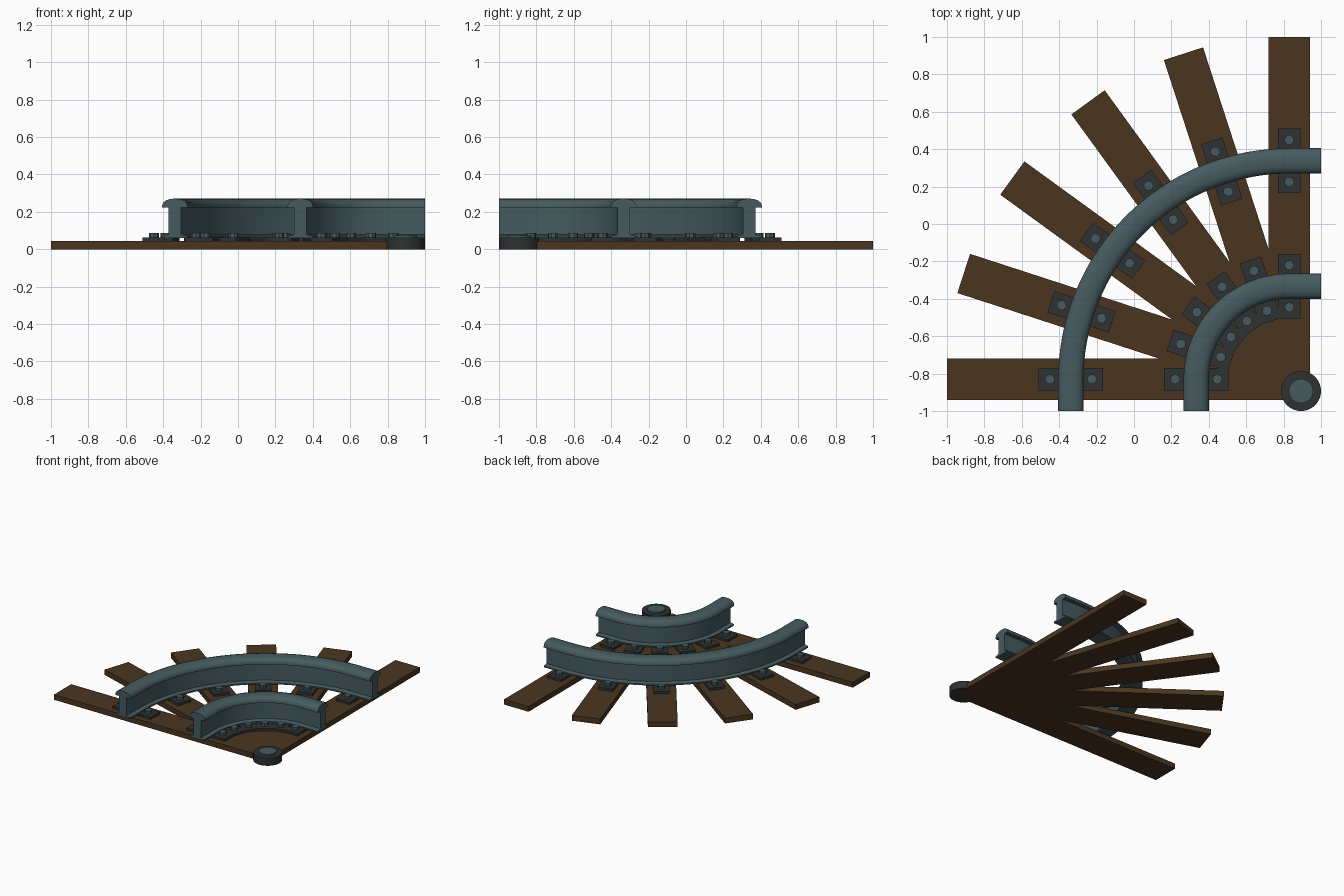
import bpy, bmesh, math
from mathutils import Vector

if "Cube" in bpy.data.objects:
    bpy.data.objects.remove(bpy.data.objects["Cube"])

PIVOT = Vector((0.83, -0.83))
ANGLES = [math.radians(a) for a in range(90, 181, 18)]
RADII = {"outer": 1.1675, "inner": 0.4975}


def material(name, rgb):
    m = bpy.data.materials.new(name)
    m.diffuse_color = (*rgb, 1)
    m.use_nodes = True
    m.node_tree.nodes["Principled BSDF"].inputs["Base Color"].default_value = m.diffuse_color
    return m


WOOD = material("dark_wood", (0.069, 0.036, 0.014))
STEEL = material("blue_steel", (0.061, 0.105, 0.115))
IRON = material("dark_iron", (0.028, 0.032, 0.031))


def box(name, center, size, angle, mat):
    bpy.ops.mesh.primitive_cube_add(size=1, location=center, rotation=(0, 0, angle))
    ob = bpy.context.object
    ob.name = name
    ob.scale = size
    ob.data.materials.append(mat)
    return ob


def cylinder(name, xy, z0, z1, radius, sides, mat):
    bpy.ops.mesh.primitive_cylinder_add(vertices=sides, radius=radius, depth=z1 - z0,
                                        location=(xy[0], xy[1], (z0 + z1) / 2))
    ob = bpy.context.object
    ob.name = name
    ob.data.materials.append(mat)
    if sides > 12:
        bpy.ops.object.shade_smooth_by_angle(angle=math.radians(35))
    return ob


def polar(r, a):
    return PIVOT + Vector((math.cos(a), math.sin(a))) * r


# Half of the rail section: foot, web, rounded head (sideways offset, height)
HALF = [(0.065, 0.06), (0.065, 0.071), (0.034, 0.079), (0.034, 0.222), (0.0675, 0.222),
        (0.0675, 0.234), (0.062, 0.249), (0.049, 0.261), (0.028, 0.268), (0.009, 0.27)]
SECTION = HALF + [(-x, z) for x, z in reversed(HALF)]


def rail(name, radius, steps=36):
    # Quarter bend with a short straight run at both ends
    stations = [(math.pi / 2, Vector((0.17, 0)))]
    stations += [(math.pi / 2 * (1 + i / steps), Vector((0, 0))) for i in range(steps + 1)]
    stations += [(math.pi, Vector((0, -0.17)))]
    bm = bmesh.new()
    rings = []
    for a, shift in stations:
        ring = []
        for off, z in SECTION:
            p = polar(radius + off, a) + shift
            ring.append(bm.verts.new((p.x, p.y, z)))
        rings.append(ring)
    n = len(SECTION)
    for r0, r1 in zip(rings, rings[1:]):
        for j in range(n):
            k = (j + 1) % n
            bm.faces.new((r0[j], r0[k], r1[k], r1[j]))
    bm.faces.new(rings[0])
    bm.faces.new(rings[-1])
    bmesh.ops.recalc_face_normals(bm, faces=bm.faces)
    me = bpy.data.meshes.new(name)
    bm.to_mesh(me)
    bm.free()
    me.materials.append(STEEL)
    ob = bpy.data.objects.new(name, me)
    bpy.context.collection.objects.link(ob)
    bpy.ops.object.select_all(action='DESELECT')
    ob.select_set(True)
    bpy.context.view_layer.objects.active = ob
    bpy.ops.object.shade_smooth_by_angle(angle=math.radians(35))


for side, radius in RADII.items():
    rail(side + "_rail", radius)

for i, a in enumerate(ANGLES):
    # Sleepers fan out from the pivot; the two edge ones reach the corner
    start = -0.11 if i in (0, len(ANGLES) - 1) else 0
    mid = polar((start + 1.83) / 2, a)
    box(f"sleeper_{i}", (mid.x, mid.y, 0.0215), (1.83 - start, 0.22, 0.043), a, WOOD)
    # Tie plates with bolts on both sides of each rail
    for side, radius in RADII.items():
        for edge, off in (("in", -0.1125), ("out", 0.1125)):
            p = polar(radius + off, a)
            box(f"{side}_plate_{edge}_{i}", (p.x, p.y, 0.052), (0.12, 0.12, 0.02), a, IRON)
            bolt = cylinder(f"{side}_bolt_{edge}_{i}", p, 0.06, 0.086, 0.027, 8, STEEL)
            bolt.rotation_euler.z = a

# Pivot hub at the corner
cylinder("pivot_ring", (0.893, -0.893), 0, 0.062, 0.107, 32, IRON)
cylinder("pivot_cap", (0.893, -0.893), 0.05, 0.073, 0.065, 32, STEEL)
